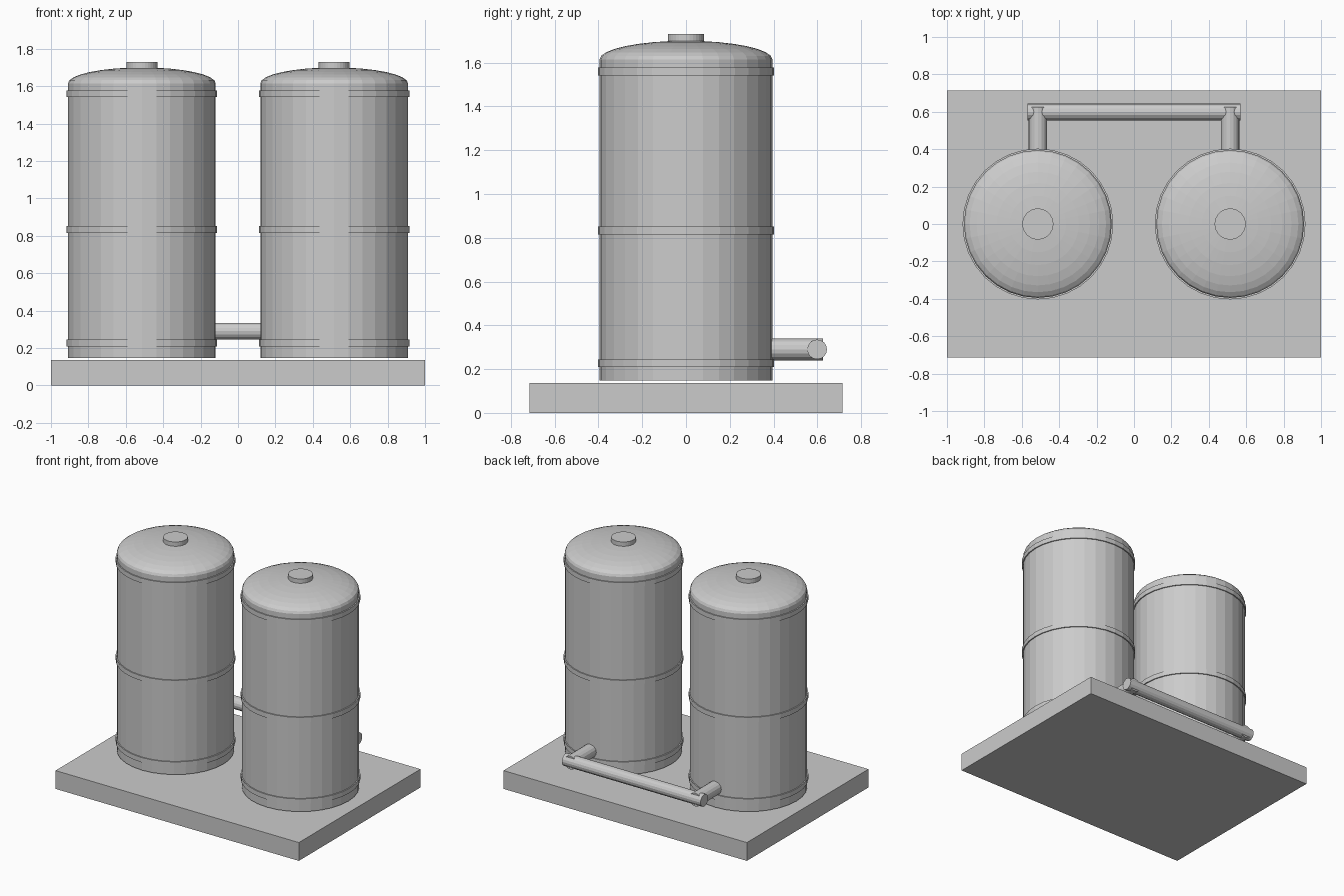
import bpy, bmesh, math
from mathutils import Matrix

if "Cube" in bpy.data.objects:
    bpy.data.objects.remove(bpy.data.objects["Cube"])

grey = bpy.data.materials.new("plain_grey")
grey.diffuse_color = (0.6, 0.6, 0.6, 1)
grey.use_nodes = True
grey.node_tree.nodes["Principled BSDF"].inputs["Base Color"].default_value = grey.diffuse_color


def finish(name, bm):
    bmesh.ops.recalc_face_normals(bm, faces=bm.faces)
    me = bpy.data.meshes.new(name)
    bm.to_mesh(me)
    bm.free()
    me.materials.append(grey)
    ob = bpy.data.objects.new(name, me)
    bpy.context.collection.objects.link(ob)
    return ob


def lathe(name, profile, x, sides=32):
    """Revolve (radius, z) points about a vertical axis at x; ends are capped."""
    bm = bmesh.new()
    rings = []
    for r, z in profile:
        rings.append([bm.verts.new((x + r * math.cos(2 * math.pi * i / sides),
                                    r * math.sin(2 * math.pi * i / sides), z))
                      for i in range(sides)])
    for a, b in zip(rings, rings[1:]):
        for i in range(sides):
            j = (i + 1) % sides
            bm.faces.new((a[i], a[j], b[j], b[i]))
    bm.faces.new(rings[0])
    bm.faces.new(rings[-1])
    return finish(name, bm)


def pipe(name, centre, length, radius, axis, sides=16):
    bm = bmesh.new()
    turn = Matrix.Rotation(math.pi / 2, 4, 'Y' if axis == 'X' else 'X')
    bmesh.ops.create_cone(bm, cap_ends=True, segments=sides, radius1=radius,
                          radius2=radius, depth=length,
                          matrix=Matrix.Translation(centre) @ turn)
    return finish(name, bm)


# Base slab
bm = bmesh.new()
bmesh.ops.create_cube(bm, size=1, matrix=Matrix.Translation((0, 0, 0.068))
                      @ Matrix.Diagonal((2, 1.428, 0.136, 1)))
finish("base_slab", bm)

# Two tanks with domed lids, bands, caps and outlets
R = 0.395
for side, x in (("left", -0.514), ("right", 0.514)):
    dome = [(R * math.cos(t), 1.615 + 0.085 * math.sin(t))
            for t in (math.pi / 2 * k / 8 for k in range(8))]
    dome.append((0.02, 1.70))
    lathe(side + "_tank", [(R, 0.147)] + dome, x)
    for label, z in (("lower", 0.227), ("middle", 0.833), ("upper", 1.559)):
        lathe(f"{side}_{label}_band", [(0.403, z - 0.018), (0.403, z + 0.018)], x)
    lathe(side + "_cap", [(0.083, 1.68), (0.083, 1.73)], x)
    pipe(side + "_outlet", (x, 0.49, 0.29), 0.27, 0.05, 'Y')

# Pipe joining the two outlets
pipe("joining_pipe", (0, 0.599, 0.29), 1.14, 0.045, 'X')
